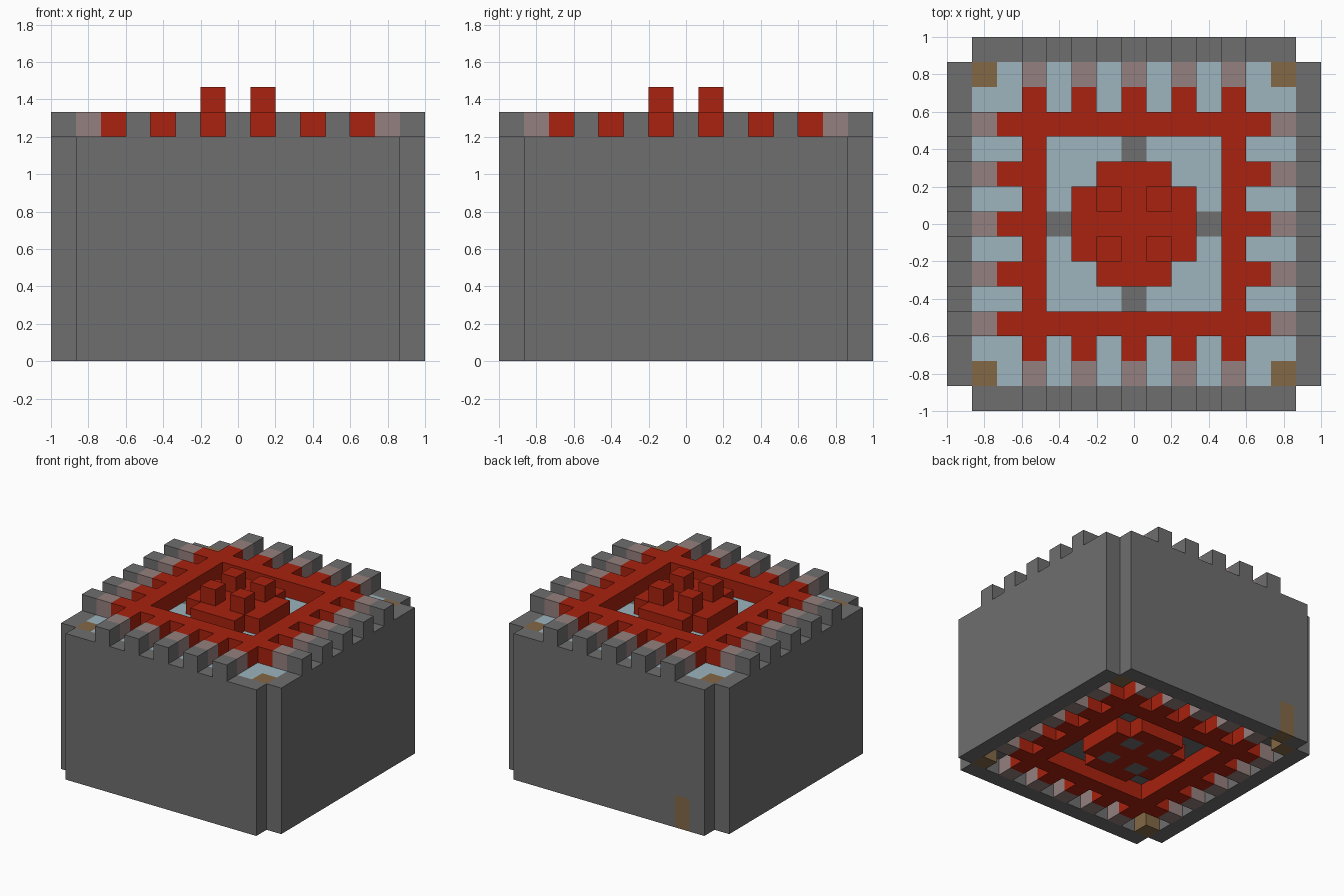
import bpy
import bmesh
from mathutils import Vector

UNIT = 2 / 15  # edge of one building block

if "Cube" in bpy.data.objects:
    bpy.data.objects.remove(bpy.data.objects["Cube"], do_unlink=True)


def linear(c):
    c /= 255
    return c / 12.92 if c <= 0.04045 else ((c + 0.055) / 1.055) ** 2.4


def material(name, r, g, b):
    mat = bpy.data.materials.new(name)
    mat.use_nodes = True
    color = (linear(r), linear(g), linear(b), 1)
    mat.diffuse_color = color
    mat.node_tree.nodes["Principled BSDF"].inputs["Base Color"].default_value = color
    return mat


grey = material("stone grey", 110, 110, 110)
red = material("brick red", 168, 34, 14)
blue = material("pale blue", 157, 181, 190)
pink = material("dusty pink", 148, 128, 126)
brown = material("wood brown", 131, 104, 70)


def box(bm, xs, ys, zs):
    """Add a block covering inclusive ranges of grid cells."""
    spans = [sorted(s) for s in (xs, ys)]
    lo = Vector((spans[0][0] - 0.5, spans[1][0] - 0.5, zs[0])) * UNIT
    hi = Vector((spans[0][1] + 0.5, spans[1][1] + 0.5, zs[1] + 1)) * UNIT
    verts = bmesh.ops.create_cube(bm, size=1)["verts"]
    size = hi - lo
    for v in verts:
        v.co = (lo + hi) / 2 + Vector(a * b for a, b in zip(v.co, size))


def part(name, mat, blocks, turns=4):
    """Build one object from blocks repeated around the vertical axis."""
    bm = bmesh.new()
    for xs, ys, zs in blocks:
        for _ in range(turns):
            box(bm, xs, ys, zs)
            xs, ys = (-ys[0], -ys[1]), xs
    mesh = bpy.data.meshes.new(name)
    bm.to_mesh(mesh)
    bm.free()
    mesh.materials.append(mat)
    obj = bpy.data.objects.new(name, mesh)
    bpy.context.collection.objects.link(obj)


TEETH = range(-4, 5, 2)
BASE, FLOOR, ROOF, TOP, POST = (0, 0), (1, 1), (8, 8), (9, 9), (10, 10)
WALL = (0, 8)

# Outer walls, with an opening for the door at the back
side = (-6, 6)
part("side_walls", grey, [((7, 7), side, WALL), ((-7, -7), side, WALL)], 1)
part("front_wall", grey, [(side, (-7, -7), WALL)], 1)
part("back_wall", grey, [((-6, -6), (7, 7), WALL), ((-4, 6), (7, 7), WALL),
                         ((-5, -5), (7, 7), (2, 8))], 1)
part("back_door", brown, [((-5, -5), (7, 7), (0, 1))], 1)
part("battlements", grey, [((7, 7), (t, t), TOP) for t in TEETH])

# Corner pillars
part("corner_pillars", brown, [((6, 6), (6, 6), WALL)])

# Floor and roof slabs
part("floor", grey, [((-5, 5), (-5, 5), FLOOR)], 1)
part("floor_border", grey, [((6, 6), (-5, 5), FLOOR)])
part("roof_centre", blue, [((-2, 2), (-2, 2), ROOF)], 1)
part("roof_panels", blue, [((3, 3), (1, 3), ROOF), ((3, 3), (-2, -1), ROOF),
                           ((4, 5), (-3, 5), ROOF), ((6, 6), (-5, 5), ROOF)])
part("roof_beams", grey, [((3, 3), (0, 0), ROOF)])

# Matching ring, teeth and centre on the top and the underside
for label, layer in (("top", TOP), ("bottom", BASE)):
    part(label + "_ring", red, [((4, 4), (-3, 4), layer)])
    part(label + "_ring_teeth", red, [((5, 5), (t, t), layer) for t in TEETH])
    part(label + "_pink_teeth", pink, [((6, 6), (t, t), layer) for t in TEETH])
    part(label + "_centre", red, [((0, 0), (0, 0), layer)], 1)
    part(label + "_centre_arms", red, [((2, 2), (-1, 1), layer), ((1, 1), (0, 0), layer)])

# Raised posts above, grey inlays below
part("centre_posts", red, [((1, 1), (1, 1), (TOP[0], POST[1]))])
part("bottom_inlays", grey, [((1, 1), (1, 1), BASE)])
